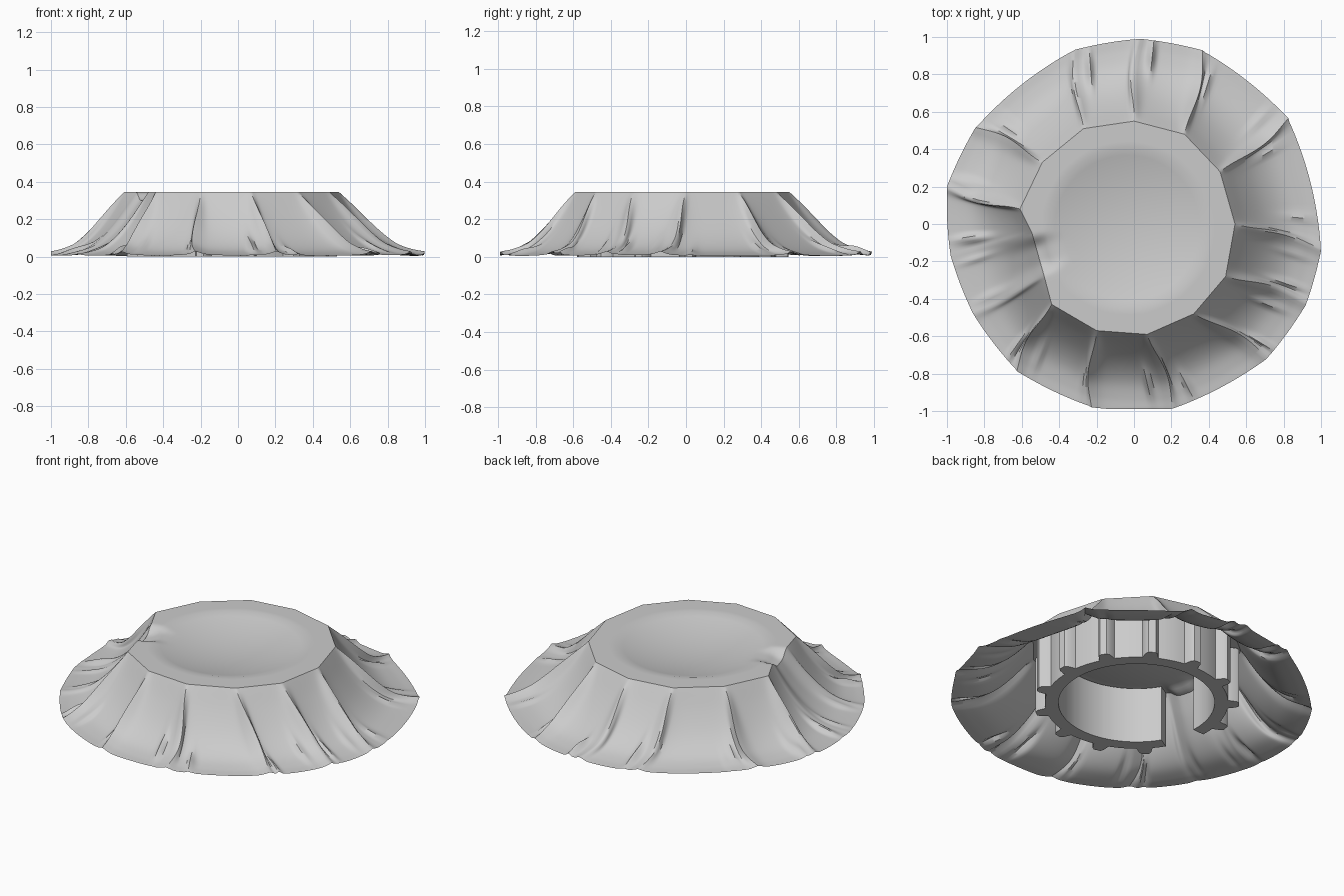
import bpy, bmesh, random
from math import sin, cos, pi, radians, exp, hypot
from mathutils import Vector

if "Cube" in bpy.data.objects:
    bpy.data.objects.remove(bpy.data.objects["Cube"])

random.seed(4)
C = Vector((-0.035, -0.02))          # centre of the hidden stand
H = 0.345                            # height of the draped top
R_IN, R_OUT, R_TOOTH = 0.43, 0.505, 0.565
TEETH = [86.5 + k * 360 / 13 for k in range(13) if k != 4]
GAP = 197.4

# Ridges, anticlockwise: rim xy, hem xy, strength, sideways lean
RIDGES = [
    (0.54, 0.00, 1.00, -0.14, 1.0, 1), (0.46, 0.28, 0.82, 0.57, 1.0, -1),
    (0.27, 0.48, 0.36, 0.93, 1.0, -1), (0.00, 0.55, 0.03, 0.99, 1.0, 1),
    (-0.27, 0.51, -0.32, 0.93, 0.9, 1), (-0.49, 0.33, -0.85, 0.51, 1.0, -1),
    (-0.61, 0.08, -1.00, 0.20, 1.0, 1), (-0.545, -0.05, -0.98, -0.17, 0.1, 0),
    (-0.48, -0.28, -0.86, -0.48, 0.5, 1), (-0.44, -0.43, -0.62, -0.79, 1.0, -1),
    (-0.20, -0.57, -0.22, -0.98, 1.0, -1), (0.07, -0.59, 0.20, -0.99, 1.0, 1),
    (0.32, -0.48, 0.71, -0.72, 1.0, 1), (0.49, -0.28, 0.92, -0.43, 1.0, 1)]
U = [0, 0.17, 0.34, 0.5, 0.66, 0.85, 1]
RIDGE_Z = [H, 0.275, 0.20, 0.13, 0.075, 0.042, 0.028]
VALLEY_Z = [H, 0.225, 0.13, 0.068, 0.030, 0.010, 0.004]


def curve(u, vals):
    """Smooth (Catmull-Rom) profile lookup."""
    i = max(k for k in range(len(U) - 1) if u >= U[k])
    t = (u - U[i]) / (U[i + 1] - U[i])
    def slope(k):
        a, b = max(k - 1, 0), min(k + 1, len(U) - 1)
        return (vals[b] - vals[a]) / (U[b] - U[a])
    h = U[i + 1] - U[i]
    return ((2*t**3 - 3*t*t + 1) * vals[i] + (t**3 - 2*t*t + t) * h * slope(i)
            + (3*t*t - 2*t**3) * vals[i + 1] + (t**3 - t*t) * h * slope(i + 1))


def smooth(a, b, x):
    t = min(max((x - a) / (b - a), 0), 1)
    return t * t * (3 - 2 * t)


def finish(name, bm):
    bmesh.ops.recalc_face_normals(bm, faces=bm.faces)
    me = bpy.data.meshes.new(name)
    bm.to_mesh(me)
    bm.free()
    ob = bpy.data.objects.new(name, me)
    bpy.context.collection.objects.link(ob)
    bpy.ops.object.select_all(action='DESELECT')
    ob.select_set(True)
    bpy.context.view_layer.objects.active = ob
    bpy.ops.object.shade_smooth_by_angle(angle=radians(40))
    return ob


def gap_dip(p):
    """Sag of the cloth into the open end of the stand."""
    d = p - C
    ax = Vector((cos(radians(GAP)), sin(radians(GAP))))
    along, side = d.dot(ax), d.x * ax.y - d.y * ax.x
    return 0.045 * exp(-(side / 0.085) ** 4) * smooth(0.36, 0.50, along)


# Draped cloth: sagging disc, flat rim, pleated skirt
SEG, N = 26, len(RIDGES)
columns = []
for i in range(N):
    a, b = RIDGES[i], RIDGES[(i + 1) % N]
    folds = [(random.choice((0.17, 0.24, 0.78, 0.85)), random.uniform(0.010, 0.028),
              random.uniform(0.6, 0.85)) for _ in range(2)]
    for j in range(SEG):
        t = j / SEG
        rim = Vector(a[:2]).lerp(Vector(b[:2]), t)
        h0, h1 = Vector(a[2:4]), Vector(b[2:4])
        hem = h0.lerp(h1, t)
        r = h0.length + (h1.length - h0.length) * t
        hem *= (0.5 * hem.length + 0.5 * r) / hem.length
        columns.append((rim, hem, (h1 - h0).normalized(), (h1 - h0).length, t, a, b, folds))

DISC, FLAT, SKIRT = 10, 4, 34
bm = bmesh.new()
rows = []
for k in range(1, DISC + FLAT + SKIRT + 1):
    row = []
    for rim, hem, tan, width, t, a, b, folds in columns:
        edge = C + (rim - C).normalized() * R_IN
        if k <= DISC:
            f = k / DISC
            p = C.lerp(edge, f)
            z = H - 0.06 * (1 - f * f) - gap_dip(p)
        elif k <= DISC + FLAT:
            p = edge.lerp(rim, (k - DISC) / FLAT)
            z = H - gap_dip(p)
        else:
            u = (k - DISC - FLAT) / SKIRT
            p = rim.lerp(hem, u)
            w = lean = 0
            for d, rd in ((t * width, a), ((1 - t) * width, b)):
                w += rd[4] * (0.55 * exp(-d / 0.09) + 0.45 * exp(-(d / 0.032) ** 2))
                lean += rd[4] * rd[5] * exp(-(d / 0.04) ** 2)
            w = min(w, 1.1)
            lo, hi = curve(u, VALLEY_Z), curve(u, RIDGE_Z)
            z = lo + (hi - lo) * w - gap_dip(rim) * (1 - u) ** 2
            # small secondary folds gathered towards the hem
            for ft, amp, fu in folds:
                z += amp * exp(-((t - ft) * width / 0.018) ** 2 - ((u - fu) / 0.2) ** 2)
            p = p + tan * lean * 0.035 * sin(pi * min(u * 0.85, 1)) ** 2
            p.x, p.y = max(-1, min(1, p.x)), max(-0.99, min(0.995, p.y))
        row.append(bm.verts.new((p.x, p.y, max(z, 0.002))))
    rows.append(row)
centre = bm.verts.new((C.x, C.y, H - 0.06))
M = len(columns)
for c in range(M):
    d = (c + 1) % M
    bm.faces.new((centre, rows[0][c], rows[0][d]))
    for lo, hi in zip(rows, rows[1:]):
        bm.faces.new((lo[c], hi[c], hi[d], lo[d]))
cloth = finish("draped_cloth", bm)

# Hidden open ring stand with outward teeth
half = 14
stations = {GAP + half: R_OUT, GAP + 360 - half: R_OUT}
for k in range(1, 66):
    stations[GAP + half + k * (360 - 2 * half) / 66] = R_OUT
for tooth in TEETH:
    base = tooth if tooth > GAP + half else tooth + 360
    for s in [s for s in stations if abs(s - base) < 5.2]:
        del stations[s]
    for off, r in ((-5, R_OUT), (-3.4, R_TOOTH - 0.015), (-2, R_TOOTH),
                   (2, R_TOOTH), (3.4, R_TOOTH - 0.015), (5, R_OUT)):
        stations[base + off] = r
bm = bmesh.new()
rings = []
for ang in sorted(stations):
    c, s = cos(radians(ang)), sin(radians(ang))
    rings.append([bm.verts.new((C.x + r * c, C.y + r * s, z)) for r, z in
                  ((R_IN, 0), (stations[ang], 0), (stations[ang], H - 0.006), (R_IN, H - 0.006))])
for p, q in zip(rings, rings[1:]):
    for e in range(4):
        f = (e + 1) % 4
        bm.faces.new((p[e], p[f], q[f], q[e]))
bm.faces.new(rings[0])
bm.faces.new(rings[-1])
stand = finish("open_ring_stand", bm)
